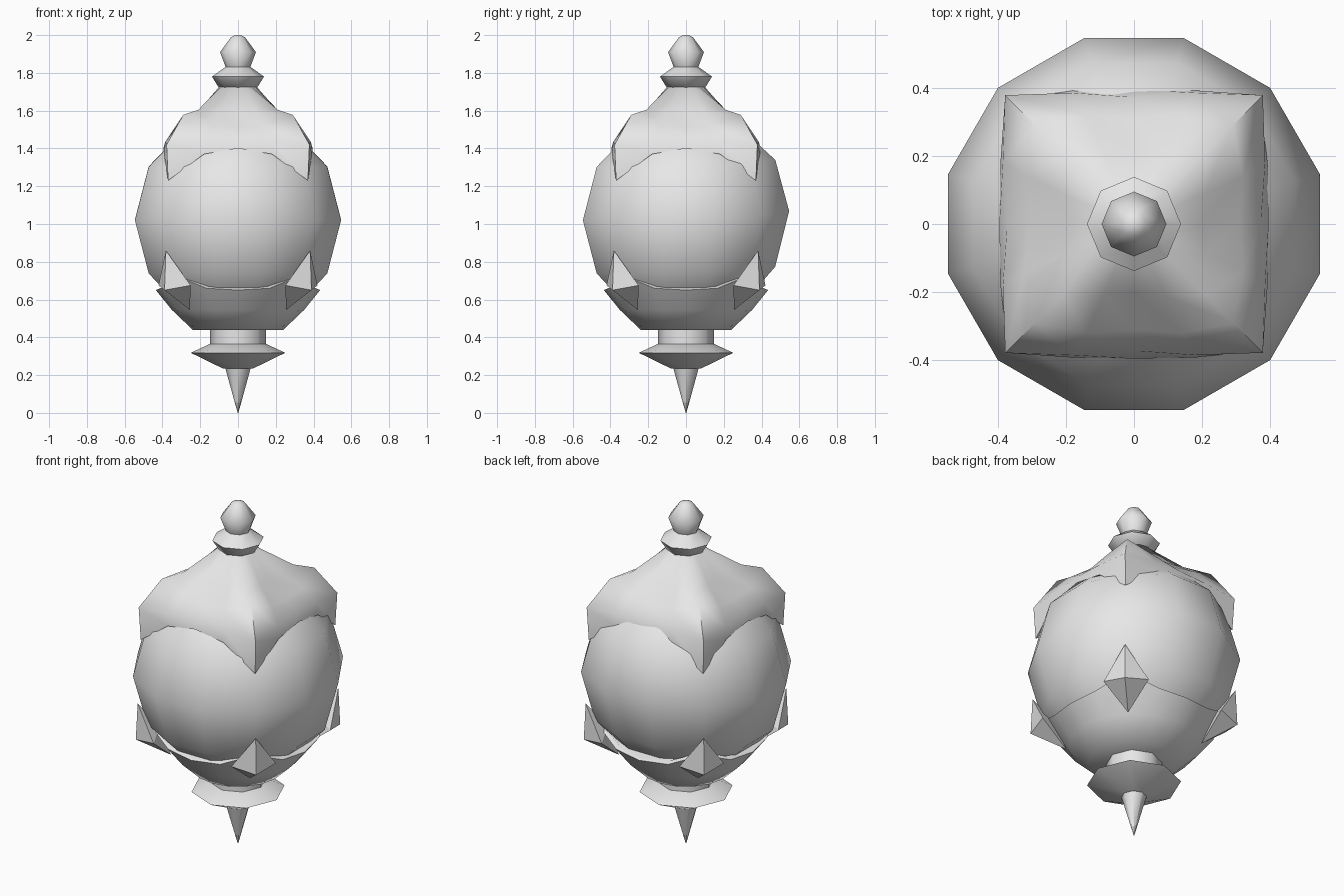
import bpy, bmesh, math

if "Cube" in bpy.data.objects:
    bpy.data.objects.remove(bpy.data.objects["Cube"])

grey = bpy.data.materials.new("pale_grey")
grey.diffuse_color = (0.8, 0.8, 0.8, 1)
grey.use_nodes = True
grey.node_tree.nodes["Principled BSDF"].inputs["Base Color"].default_value = grey.diffuse_color


def finish(name, bm, angle):
    """Turn a bmesh into a named, shaded object."""
    bmesh.ops.recalc_face_normals(bm, faces=bm.faces)
    mesh = bpy.data.meshes.new(name)
    bm.to_mesh(mesh)
    bm.free()
    mesh.materials.append(grey)
    obj = bpy.data.objects.new(name, mesh)
    bpy.context.collection.objects.link(obj)
    bpy.ops.object.select_all(action='DESELECT')
    obj.select_set(True)
    bpy.context.view_layer.objects.active = obj
    if angle:
        bpy.ops.object.shade_smooth_by_angle(angle=math.radians(angle))
    return obj


def loft(name, rings, angle, close_end=True):
    """Skin a list of rings of equal point count."""
    bm = bmesh.new()
    loops = [[bm.verts.new(p) for p in ring] for ring in rings]
    for a, b in zip(loops, loops[1:]):
        for i in range(len(a)):
            j = (i + 1) % len(a)
            bm.faces.new((a[i], a[j], b[j], b[i]))
    bm.faces.new(loops[0])
    if close_end:
        bm.faces.new(loops[-1])
    bmesh.ops.remove_doubles(bm, verts=bm.verts, dist=0.0005)
    return finish(name, bm, angle)


def circle(r, z, n=8):
    return [(r * math.cos(math.tau * i / n), r * math.sin(math.tau * i / n), z)
            for i in range(n)]


def square_ring(mid, between, corner):
    """Four-cornered ring; each argument is (x, y, z) in the first octant."""
    (bx, by, bz), pts = between, []
    for k in range(4):
        c, s = [(1, 0), (0, 1), (-1, 0), (0, -1)][k]
        for x, y, z in (mid, between, corner, (by, bx, bz)):
            pts.append((x * c - y * s, x * s + y * c, z))
    return pts


# Round body, its back drawn up slightly
bm = bmesh.new()
bmesh.ops.create_uvsphere(bm, u_segments=12, v_segments=6, radius=0.565)
for v in bm.verts:
    x, y, z = v.co
    a = math.radians(15)
    x, y = x * math.cos(a) - y * math.sin(a), x * math.sin(a) + y * math.cos(a)
    v.co = (x, y, z + 1.02 + 0.05 * max(0, y / 0.55) ** 2)
finish("body", bm, 60)

# Upper cap with four drooping corners and a thin underside lip
loft("upper_cap", [
    square_ring((0.10, 0, 1.725), (0.092, 0.038, 1.725), (0.071, 0.071, 1.725)),
    square_ring((0.20, 0, 1.60), (0.21, 0.09, 1.60), (0.21, 0.21, 1.605)),
    square_ring((0.31, 0, 1.51), (0.32, 0.14, 1.525), (0.29, 0.29, 1.578)),
    square_ring((0.372, 0, 1.455), (0.385, 0.18, 1.435), (0.378, 0.378, 1.42)),
    square_ring((0.395, 0, 1.40), (0.392, 0.18, 1.37), (0.37, 0.37, 1.23)),
    square_ring((0.36, 0, 1.40), (0.36, 0.165, 1.38), (0.345, 0.345, 1.26)),
], 70, close_end=False)

# Knob on top
loft("finial", [circle(r, z) for r, z in (
    (0.10, 1.72), (0.138, 1.78), (0.066, 1.832), (0.095, 1.91),
    (0.036, 1.99), (0.012, 2.0))], 60)

# Lower cup with its rim raised at the corners
d = math.sqrt(0.5)
t, u = math.cos(math.pi / 8), math.sin(math.pi / 8)
loft("lower_cup", [
    square_ring((r, 0, z), (r * t, r * u, z), (r * d, r * d, z))
    for r, z in ((0.24, 0.44), (0.35, 0.545))
] + [
    square_ring((0.435, 0, 0.65), (0.44 * t, 0.44 * u, 0.66), (0.475 * d, 0.475 * d, 0.73)),
    square_ring((0.41, 0, 0.66), (0.415 * t, 0.415 * u, 0.67), (0.45 * d, 0.45 * d, 0.735)),
], 50)

# Four pointed corner studs: outer diamond, raised peak, buried back point
for k in range(4):
    a = math.pi / 4 + k * math.pi / 2
    bm = bmesh.new()
    top, left, low, right, peak, back = [
        bm.verts.new((r * math.cos(a) - s * math.sin(a),
                      r * math.sin(a) + s * math.cos(a), z))
        for r, s, z in ((0.54, 0, 0.86), (0.475, 0.12, 0.675), (0.36, 0, 0.545),
                        (0.475, -0.12, 0.675), (0.55, 0, 0.65), (0.42, 0, 0.72))]
    rim = (top, left, low, right)
    for i in range(4):
        for tip in (peak, back):
            bm.faces.new((rim[i], rim[(i + 1) % 4], tip))
    finish("corner_stud", bm, 0)

# Neck, flared disc and spike underneath
loft("lower_neck", [circle(0.148, 0.46), circle(0.148, 0.36)], 60)
loft("lower_disc", [circle(0.145, 0.367), circle(0.25, 0.318), circle(0.08, 0.235)], 30)
loft("spike", [circle(0.068, 0.24), circle(0.002, 0.0)], 60)
